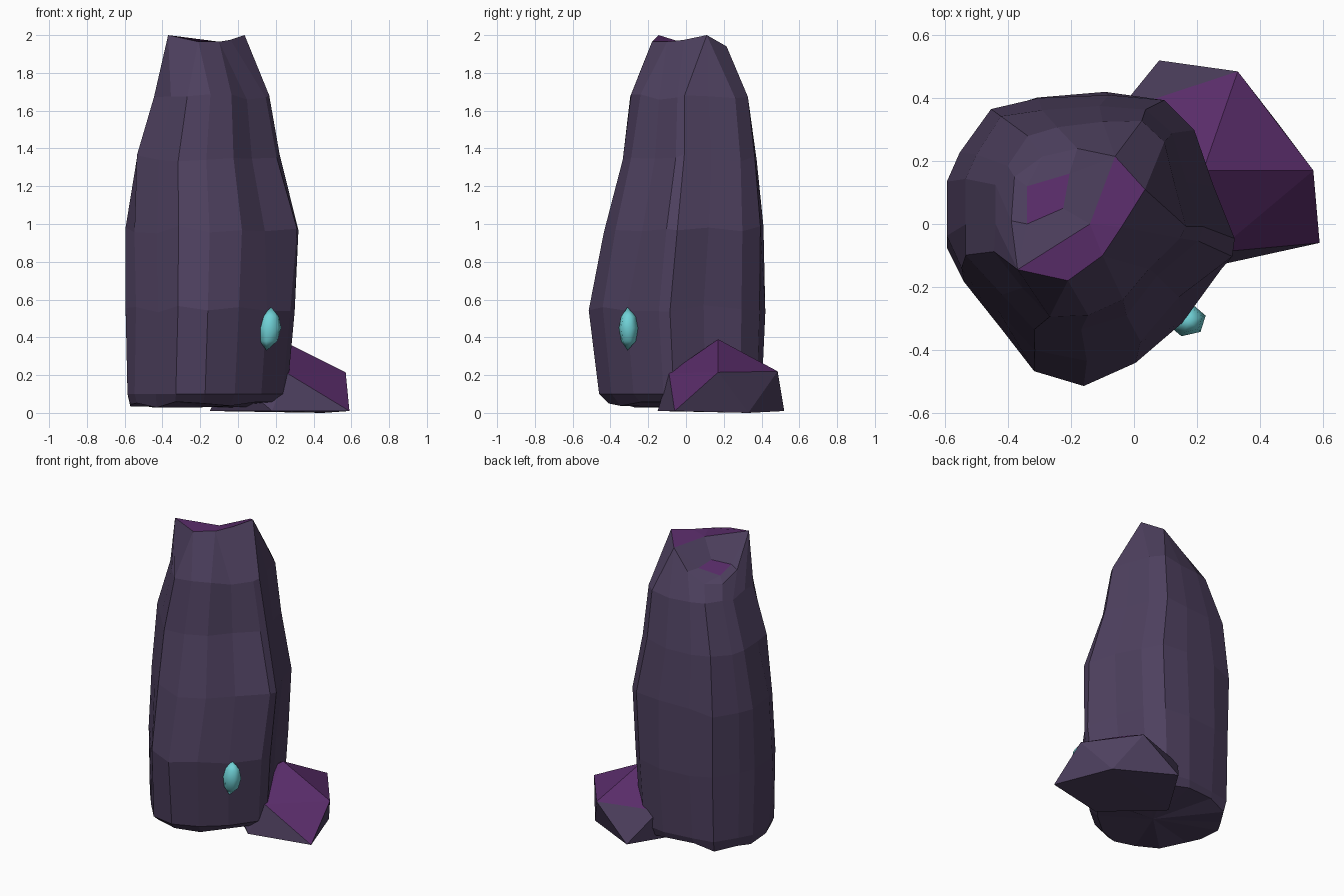
import bpy, bmesh, math, random

if "Cube" in bpy.data.objects:
    bpy.data.objects.remove(bpy.data.objects["Cube"])

random.seed(4)


def material(name, col):
    m = bpy.data.materials.new(name)
    m.diffuse_color = (*col, 1)
    m.use_nodes = True
    m.node_tree.nodes["Principled BSDF"].inputs["Base Color"].default_value = m.diffuse_color
    return m


ROCK = material("dusky rock", (0.075, 0.051, 0.113))
PURPLE = material("purple rock", (0.098, 0.025, 0.140))
CYAN = material("cyan crystal", (0.162, 0.645, 0.68))


def finish(bm, name, mats):
    bmesh.ops.recalc_face_normals(bm, faces=bm.faces)
    me = bpy.data.meshes.new(name)
    bm.to_mesh(me)
    bm.free()
    for m in mats:
        me.materials.append(m)
    ob = bpy.data.objects.new(name, me)
    bpy.context.collection.objects.link(ob)
    return ob


# ---- rock pillar: one outline, refitted to the extents of every level
OUTLINE = [(-.595, .12), (-.55, .22), (-.45, .37), (-.30, .405), (-.08, .425),
           (.09, .395), (.19, .30), (.24, .10), (.32, -.08), (.30, -.14),
           (.17, -.31), (.02, -.44), (-.15, -.51), (-.31, -.46), (-.42, -.33),
           (-.54, -.18), (-.595, -.07)]
# z, x min, x max, y min, y max, fullness: back right, front left, other diagonals
LEVELS = [(.045, -.57, .22, -.41, .38, 1.0, 1.04, 1.0),
          (.10, -.585, .26, -.46, .40, 1.0, 1.04, 1.0),
          (.55, -.595, .30, -.515, .42, 1.0, 1.01, 1.0),
          (.97, -.595, .32, -.435, .41, 1.025, 1.04, 1.02),
          (1.35, -.535, .22, -.335, .375, 1.05, 1.13, 1.02),
          (1.67, -.44, .165, -.29, .325, 1.07, 1.16, .98)]
EXTREMES = (0, 4, 8, 12, 16)

bm = bmesh.new()
rings = []
for li, (z, x0, x1, y0, y1, back_right, front_left, other) in enumerate(LEVELS):
    ring = []
    for i, (px, py) in enumerate(OUTLINE):
        x = x0 + (px + .595) / .915 * (x1 - x0)
        y = y0 + (py + .51) / .935 * (y1 - y0)
        full = front_left if 13 <= i <= 15 else back_right if 5 <= i <= 7 else other
        k = 1 if i in EXTREMES else full * random.uniform(.98, 1.01)
        if i == 10 and li >= 3:      # groove down the right of the front
            k = .91
        cx, cy = (x0 + x1) / 2, (y0 + y1) / 2
        dz = random.uniform(-.02, .02) if li != 1 else 0
        ring.append(bm.verts.new((max(cx + (x - cx) * k, x0 - .005),
                                  max(cy + (y - cy) * k, y0 - .005), z + dz)))
    rings.append(ring)

# broken top: a high rim with a sloping back
V = {k: bm.verts.new(p) for k, p in {
    "a": (-.37, -.145, 2.0), "b": (-.21, -.18, 1.965), "c": (-.10, -.10, 1.965),
    "g": (-.04, -.01, 1.975), "d": (.035, .11, 2.0), "e": (-.06, .215, 1.94),
    "f": (-.14, 0, 1.955), "s": (-.39, .01, 1.80), "t": (-.38, .15, 1.755),
    "u": (-.29, .215, 1.755), "v": (-.18, .24, 1.82),
    "1": (-.34, .12, 1.79), "2": (-.205, .16, 1.82),
    "3": (-.225, .05, 1.84), "4": (-.34, 0, 1.82)}.items()}
rings.append([V[k] for k in "stuveedddgccbbaaa"])

n = len(OUTLINE)
for lo, hi in zip(rings, rings[1:]):
    for i in range(n):
        j = (i + 1) % n
        quad = [lo[i], lo[j], hi[j]]
        if hi[i] is not hi[j]:
            quad.append(hi[i])
        bm.faces.new(quad)
for keys in ("af34", "a4s", "fe23", "ev2", "vu12", "ut1", "ts41"):
    bm.faces.new([V[k] for k in keys])
for keys in ("abcf", "cgf", "gdef", "1234"):
    bm.faces.new([V[k] for k in keys]).material_index = 1

# underside
mid = bm.verts.new((-.17, -.02, .03))
for i in range(n):
    bm.faces.new([rings[0][i], rings[0][(i + 1) % n], mid])
finish(bm, "rock_pillar", [ROCK, PURPLE])

# ---- small boulder: convex hull, purple where it faces up
bm = bmesh.new()
for p in [(.22, .17, .39),
          (.57, .17, .215), (.33, .485, .22), (-.05, .36, .21), (-.05, -.02, .21),
          (.26, -.09, .21),
          (.59, -.06, .01), (.45, .33, 0), (.08, .52, .01), (-.15, .15, .01),
          (.18, -.15, .01)]:
    bm.verts.new(p)
bmesh.ops.convex_hull(bm, input=bm.verts)
bmesh.ops.recalc_face_normals(bm, faces=bm.faces)
for f in bm.faces:
    f.normal_update()
    f.material_index = 1 if f.normal.z > .55 else 0
finish(bm, "small_boulder", [ROCK, PURPLE])

# ---- crystal: six-sided spindle set in the pillar
bm = bmesh.new()
rows = []
for z, r, ox in [(.38, .048, -.006), (.45, .063, 0), (.51, .048, .004)]:
    rows.append([bm.verts.new((.167 + ox + r * math.cos(a), -.305 + .85 * r * math.sin(a), z))
                 for a in (math.radians(60 * k + 15) for k in range(6))])
bottom = bm.verts.new((.152, -.31, .33))
top = bm.verts.new((.175, -.31, .56))
for i in range(6):
    j = (i + 1) % 6
    bm.faces.new([bottom, rows[0][j], rows[0][i]])
    bm.faces.new([top, rows[2][i], rows[2][j]])
    for lo, hi in zip(rows, rows[1:]):
        bm.faces.new([lo[i], lo[j], hi[j], hi[i]])
for f in bm.faces:
    f.smooth = True
finish(bm, "crystal", [CYAN])
